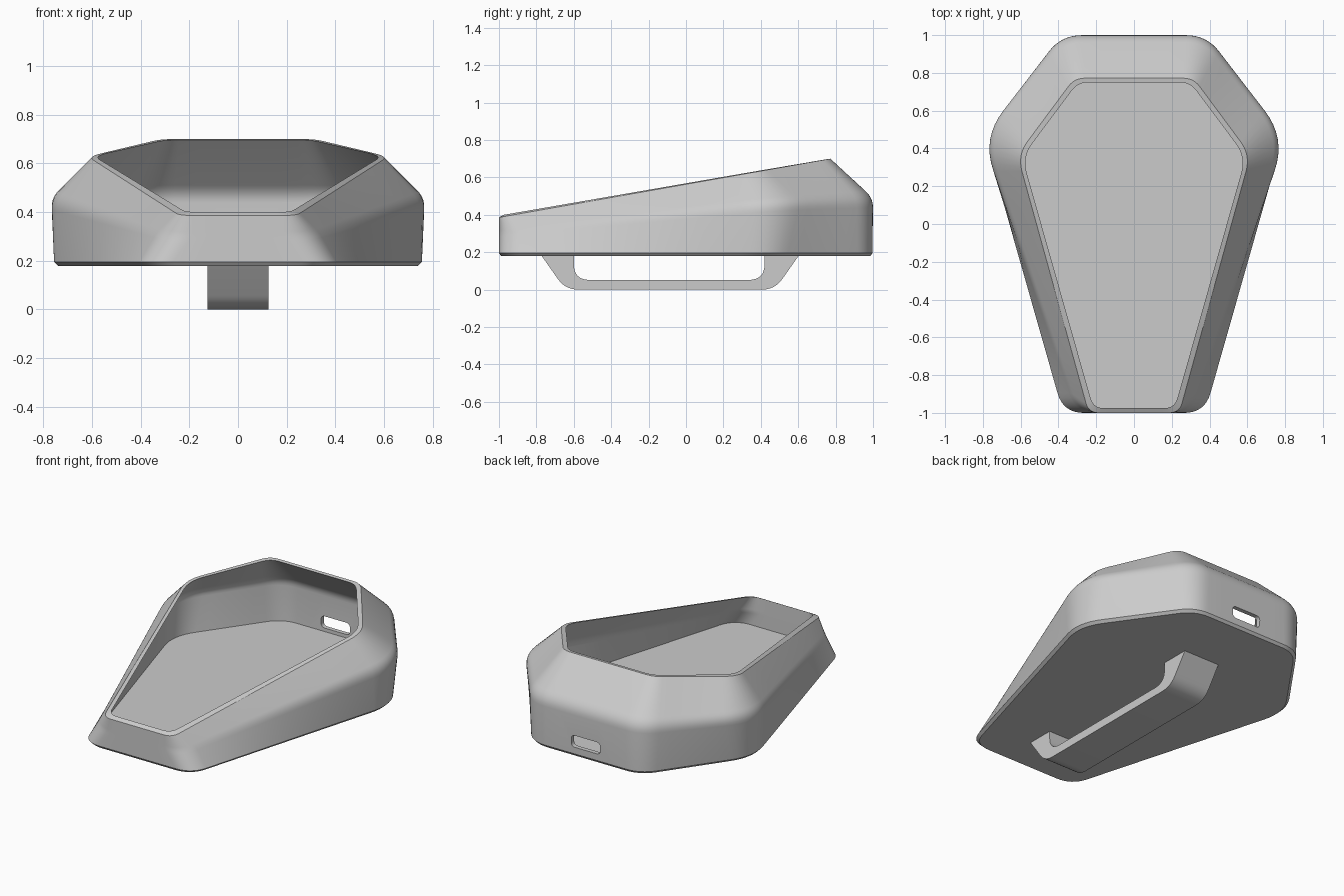
import bpy, bmesh, math
from mathutils import Vector

if "Cube" in bpy.data.objects:
    bpy.data.objects.remove(bpy.data.objects["Cube"])

grey = bpy.data.materials.new("light grey")
grey.use_nodes = True
grey.diffuse_color = (0.6, 0.6, 0.6, 1)
grey.node_tree.nodes["Principled BSDF"].inputs["Base Color"].default_value = (0.6, 0.6, 0.6, 1)


def finish(name, bm):
    """Turn a bmesh into a named object."""
    bmesh.ops.remove_doubles(bm, verts=bm.verts, dist=0.0005)
    bmesh.ops.recalc_face_normals(bm, faces=bm.faces)
    mesh = bpy.data.meshes.new(name)
    bm.to_mesh(mesh)
    bm.free()
    mesh.materials.append(grey)
    obj = bpy.data.objects.new(name, mesh)
    bpy.context.collection.objects.link(obj)
    return obj


def activate(obj):
    bpy.ops.object.select_all(action='DESELECT')
    obj.select_set(True)
    bpy.context.view_layer.objects.active = obj


def bend(a, b, c, t):
    return a * (1 - t) ** 2 + b * 2 * t * (1 - t) + c * t * t


def rounded(corners, cuts, steps=8, spans=6):
    """Closed loop with rounded corners and evenly divided straights."""
    pts, n = [], len(corners)
    for i, p in enumerate(corners):
        prev, nxt, after = corners[i - 1], corners[(i + 1) % n], cuts[(i + 1) % n]
        a = p + (prev - p).normalized() * cuts[i]
        c = p + (nxt - p).normalized() * cuts[i]
        pts += [bend(a, p, c, k / steps) for k in range(steps + 1)]
        end = nxt + (p - nxt).normalized() * after
        pts += [c.lerp(end, k / spans) for k in range(1, spans)]
    return pts


def outline(back, wide, front, cuts):
    """Six-sided outline mirrored from its +x half."""
    half = [Vector(p) for p in (back, wide, front)]
    other = [Vector((-p.x, p.y, p.z)) for p in reversed(half)]
    return rounded(half + other, list(cuts) + list(reversed(cuts)))


def soften(lower, ridge, upper, amount, steps=5):
    """Rings that round the ridge between two outlines."""
    rings = []
    for k in range(steps + 1):
        rings.append([bend(r.lerp(a, amount), r, r.lerp(b, amount), k / steps)
                      for a, r, b in zip(lower, ridge, upper)])
    return rings


# Tray shell: outside wall, sloping rim, inside wall and floor
big, tight, small = (0.11, 0.19, 0.11), (0.1, 0.14, 0.11), (0.055, 0.09, 0.055)
underside = outline((0.37, 0.985, 0.179), (0.765, 0.425, 0.179), (0.362, -0.987, 0.179), tight)
base = outline((0.38, 0.997, 0.195), (0.782, 0.43, 0.195), (0.375, -1, 0.195), tight)
ridge = outline((0.385, 1, 0.49), (0.808, 0.46, 0.465), (0.297, -1, 0.305), big)
rim_out = outline((0.315, 0.772, 0.7), (0.617, 0.365, 0.628), (0.24, -1, 0.386), small)
rim_in = outline((0.297, 0.75, 0.697), (0.592, 0.355, 0.63), (0.215, -0.975, 0.4), small)
ridge_in = outline((0.375, 0.972, 0.478), (0.782, 0.455, 0.453), (0.27, -0.974, 0.305), big)
floor = outline((0.367, 0.97, 0.215), (0.755, 0.425, 0.215), (0.342, -0.974, 0.215), tight)

rings = [underside, base, *soften(base, ridge, rim_out, 0.17), rim_out,
         rim_in, *soften(rim_in, ridge_in, floor, 0.15), floor]
bm = bmesh.new()
loops = [[bm.verts.new(p) for p in ring] for ring in rings]
for lo, hi in zip(loops, loops[1:]):
    for i in range(len(lo)):
        j = (i + 1) % len(lo)
        bm.faces.new((lo[i], lo[j], hi[j], hi[i]))
bm.faces.new(loops[0])
bm.faces.new(loops[-1])
shell = finish("tray_shell", bm)

# Rounded port opening through the back wall
bm = bmesh.new()
bmesh.ops.create_cube(bm, size=1)
bmesh.ops.scale(bm, verts=bm.verts, vec=(0.2, 0.4, 0.074))
bmesh.ops.translate(bm, verts=bm.verts, vec=(0, 1, 0.274))
along = [e for e in bm.edges if abs(e.verts[0].co.y - e.verts[1].co.y) > 0.1]
bmesh.ops.bevel(bm, geom=along, offset=0.022, segments=4, profile=0.5, affect='EDGES')
cutter = finish("port_cutter", bm)
cutter.hide_render = True
cut = shell.modifiers.new("port", 'BOOLEAN')
cut.operation, cut.solver, cut.object = 'DIFFERENCE', 'EXACT', cutter
activate(shell)
bpy.ops.object.modifier_apply(modifier=cut.name)
bpy.data.objects.remove(cutter)

# Strap handle underneath, a side profile extruded across x
profile = [(-0.775, 0.185), (-0.645, 0), (0.475, 0), (0.605, 0.185),
           (0.42, 0.185), (0.42, 0.052), (-0.6, 0.052), (-0.6, 0.185)]
strap = rounded([Vector((-0.125, y, z)) for y, z in profile],
                [0, 0.07, 0.07, 0, 0, 0.085, 0.085, 0], spans=1)
bm = bmesh.new()
side = bm.faces.new([bm.verts.new(p) for p in strap])
out = bmesh.ops.extrude_face_region(bm, geom=[side])
moved = [v for v in out["geom"] if isinstance(v, bmesh.types.BMVert)]
bmesh.ops.translate(bm, verts=moved, vec=(0.25, 0, 0))
handle = finish("handle", bm)

for obj in (shell, handle):
    activate(obj)
    bpy.ops.object.shade_smooth_by_angle(angle=math.radians(30))
